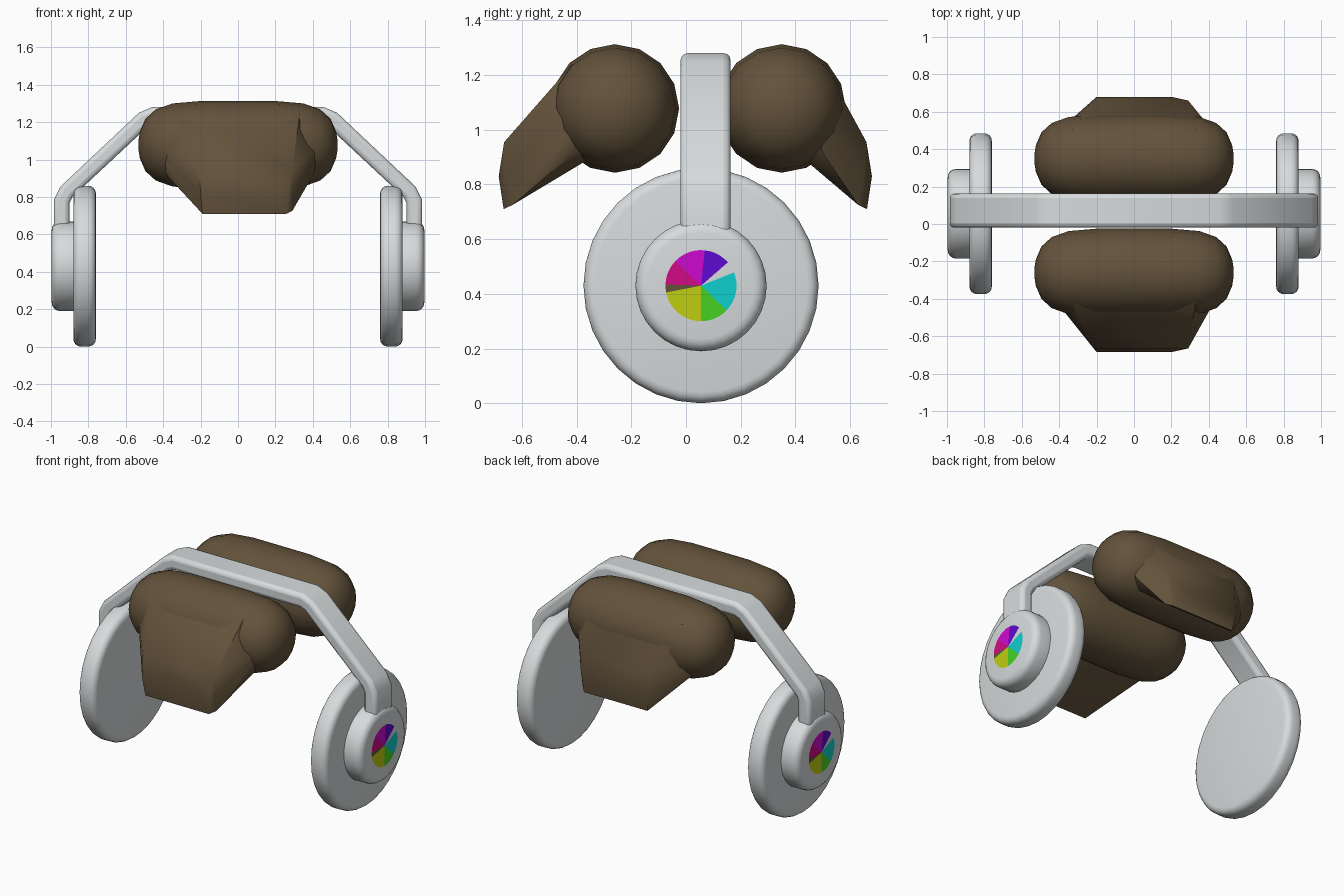
import bpy, bmesh, math

if "Cube" in bpy.data.objects:
    bpy.data.objects.remove(bpy.data.objects["Cube"])

def material(name, rgb):
    m = bpy.data.materials.new(name)
    m.diffuse_color = (*rgb, 1)
    m.use_nodes = True
    m.node_tree.nodes["Principled BSDF"].inputs["Base Color"].default_value = m.diffuse_color
    return m

GREY = material("light_grey", (0.68, 0.71, 0.72))
BROWN = material("dark_brown", (0.125, 0.085, 0.044))
VIOLET = material("violet", (0.11, 0.003, 0.62))
MAGENTA = material("magenta", (0.62, 0.003, 0.64))
PINK = material("pink", (0.64, 0.003, 0.24))
YELLOW = material("yellow", (0.52, 0.62, 0.005))
GREEN = material("green", (0.06, 0.64, 0.015))
CYAN = material("cyan", (0.005, 0.62, 0.62))

CY, CZ = 0.055, 0.43      # ear cup axis

def finish(name, bm, mats, angle=None, fix=True):
    if fix:
        bmesh.ops.recalc_face_normals(bm, faces=bm.faces)
    me = bpy.data.meshes.new(name)
    bm.to_mesh(me)
    bm.free()
    ob = bpy.data.objects.new(name, me)
    bpy.context.collection.objects.link(ob)
    for m in mats:
        me.materials.append(m)
    if angle:
        bpy.ops.object.select_all(action='DESELECT')
        ob.select_set(True)
        bpy.context.view_layer.objects.active = ob
        bpy.ops.object.shade_smooth_by_angle(angle=math.radians(angle))
    return ob

def lathe(name, profile, y, z, segs, mat, angle):
    """Turn an (x, radius) profile around a line parallel to x, with capped ends."""
    bm = bmesh.new()
    rings = []
    for x, r in profile:
        rings.append([bm.verts.new((x, y + r * math.cos(t), z + r * math.sin(t)))
                      for t in (2 * math.pi * i / segs for i in range(segs))])
    for a, b in zip(rings, rings[1:]):
        for i in range(segs):
            j = (i + 1) % segs
            bm.faces.new((a[i], a[j], b[j], b[i]))
    bm.faces.new(rings[0])
    bm.faces.new(rings[-1])
    return finish(name, bm, [mat], angle)

def rounded(x0, x1, r, b0, b1):
    """Disc profile with rounded rims of radius b0 and b1."""
    pts = [(x0, r - b0)]
    for k in (1, 2, 3, 4):
        t = k * math.pi / 8
        pts.append((x0 + b0 * (1 - math.cos(t)), r - b0 + b0 * math.sin(t)))
    for k in (4, 3, 2, 1, 0):
        t = k * math.pi / 8
        pts.append((x1 - b1 * (1 - math.cos(t)), r - b1 + b1 * math.sin(t)))
    return pts

# Ear cups: wide plate, raised hub and colour wheel on each side
WHEEL = [(-44, 22, CYAN), (41, 84, VIOLET), (84, 136, MAGENTA), (136, 178, PINK),
         (178, 191, BROWN), (191, 270, YELLOW), (270, 316, GREEN)]
for s, side in ((1, "right"), (-1, "left")):
    plate = [(s * x, r) for x, r in rounded(0.76, 0.88, 0.43, 0.04, 0.04)]
    lathe(side + "_ear_plate", plate, CY, CZ, 32, GREY, 35)
    hub = [(s * x, r) for x, r in rounded(0.865, 0.996, 0.24, 0.002, 0.045)]
    lathe(side + "_ear_hub", hub, CY, CZ, 32, GREY, 35)
    bm = bmesh.new()
    for k, (a0, a1, m) in enumerate(WHEEL):
        pts = [(0, 0)]
        n = max(2, round((a1 - a0) / 8))
        for i in range(n + 1):
            t = math.radians(a0 + (a1 - a0) * i / n)
            pts.append((0.13 * math.cos(t), 0.13 * math.sin(t)))
        f = bm.faces.new([bm.verts.new((s * 1.0, CY + s * u, CZ + v)) for u, v in pts])
        f.material_index = k
    finish(side + "_colour_wheel", bm, [w[2] for w in WHEEL], fix=False)

# Headband: angular arch outline extruded in y, rounded edges
outer = [(0.985, 0.55), (0.985, 0.785), (0.95, 0.855), (0.53, 1.25), (0.46, 1.28)]
inner = [(0.45, 1.19), (0.48, 1.178), (0.885, 0.80), (0.9, 0.77), (0.9, 0.55)]
outline = outer + [(-x, z) for x, z in outer[::-1]] \
    + [(-x, z) for x, z in inner[::-1]] + inner
bm = bmesh.new()
front = [bm.verts.new((x, -0.02, z)) for x, z in outline]
back = [bm.verts.new((x, 0.163, z)) for x, z in outline]
bm.faces.new(front)
bm.faces.new(back[::-1])
for i in range(len(outline)):
    j = (i + 1) % len(outline)
    bm.faces.new((front[i], front[j], back[j], back[i]))
band = finish("headband", bm, [GREY], 50)
bev = band.modifiers.new("round_edges", 'BEVEL')
bev.width = 0.025
bev.segments = 3
bev.limit_method = 'ANGLE'
bev.angle_limit = math.radians(60)

# Hair rolls in front of and behind the band, each with a tapering lock
half = [(0.2, 0.235), (0.35, 0.222), (0.44, 0.19), (0.495, 0.14), (0.525, 0.07), (0.533, 0.02)]
roll = [(-x, r) for x, r in half[::-1]] + half
for name, s, cy, tip in (("front", -1, -0.26, 0.425), ("back", 1, 0.35, 0.33)):
    lathe(name + "_hair_roll", roll, cy, 1.078, 16, BROWN, 60)
    # (x left, x right, outward offset, z)
    rows = [(-0.30, 0.30, 0.05, 1.27), (-0.33, 0.33, 0.155, 1.24),
            (-0.46, 0.46, 0.10, 1.08), (-0.38, 0.40, 0.15, 0.915),
            (-0.33, 0.35, 0.05, 0.92),
            (-0.21, 0.29, tip - 0.02, 0.955), (-0.2, 0.2, tip, 0.83),
            (-0.2, 0.29, tip - 0.03, 0.83),
            (-0.19, 0.26, tip - 0.018, 0.71), (-0.2, 0.29, tip - 0.05, 0.725)]
    bm = bmesh.new()
    for xl, xr, off, z in rows:
        for x in (xl, xr):
            bm.verts.new((x, cy + s * off, z))
    res = bmesh.ops.convex_hull(bm, input=bm.verts)
    bmesh.ops.delete(bm, geom=[v for v in bm.verts if not v.link_faces], context='VERTS')
    finish(name + "_hair_lock", bm, [BROWN], 45)
